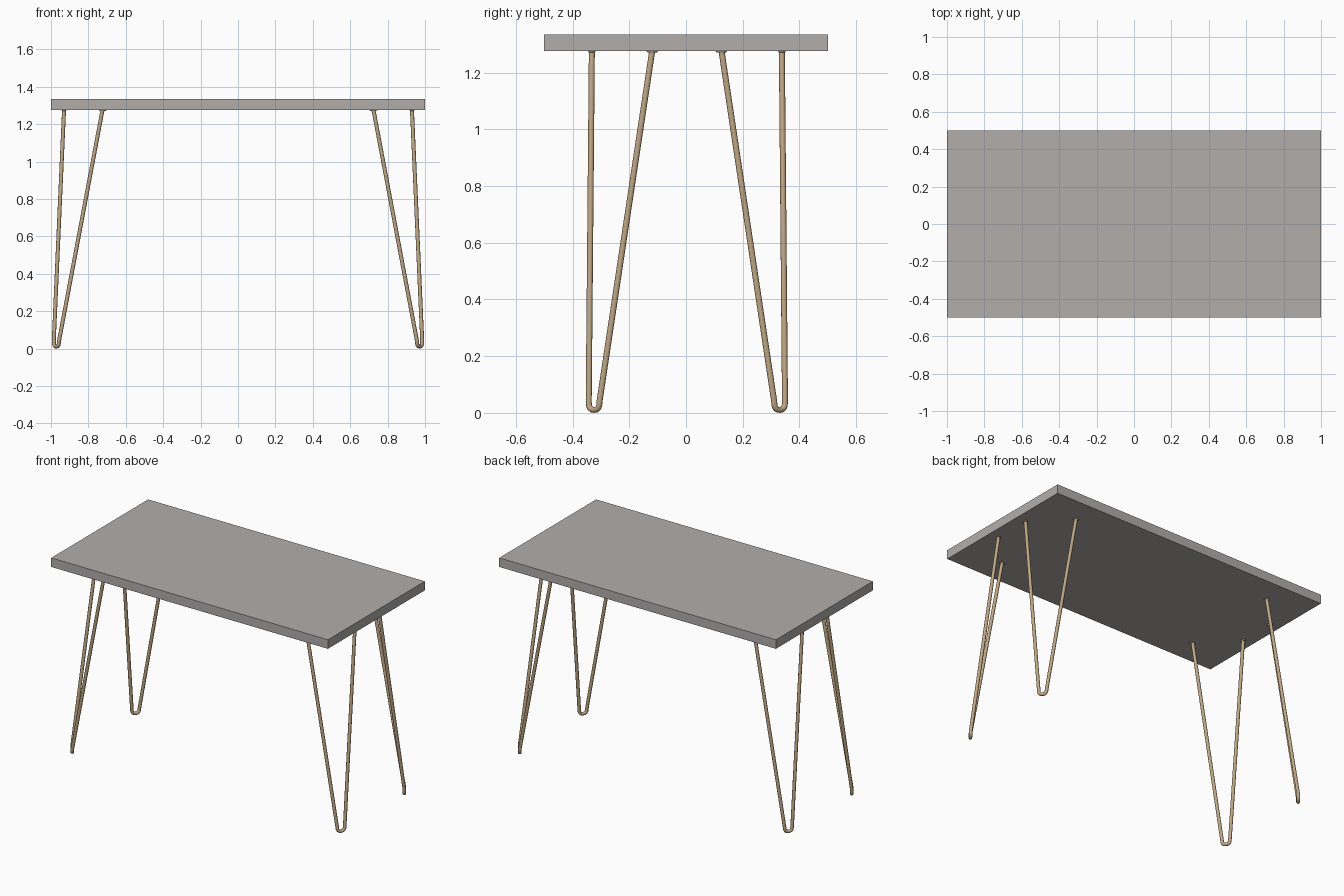
import bpy, bmesh, math
from mathutils import Vector, Matrix

if "Cube" in bpy.data.objects:
    bpy.data.objects.remove(bpy.data.objects["Cube"])


def material(name, color):
    m = bpy.data.materials.new(name)
    m.diffuse_color = (*color, 1)
    m.use_nodes = True
    m.node_tree.nodes["Principled BSDF"].inputs["Base Color"].default_value = m.diffuse_color
    return m


GREY = material("warm grey", (0.45, 0.42, 0.41))
TAN = material("tan metal", (0.52, 0.385, 0.225))
R = 0.0105          # rod radius
TOP_Z = 1.276       # underside of the table top


def finish(bm, name, mat, smooth=False):
    bmesh.ops.recalc_face_normals(bm, faces=bm.faces)
    me = bpy.data.meshes.new(name)
    bm.to_mesh(me)
    bm.free()
    me.materials.append(mat)
    ob = bpy.data.objects.new(name, me)
    bpy.context.collection.objects.link(ob)
    if smooth:
        bpy.ops.object.select_all(action='DESELECT')
        ob.select_set(True)
        bpy.context.view_layer.objects.active = ob
        bpy.ops.object.shade_smooth_by_angle(angle=math.radians(50))
    return ob


def tube(bm, path, radius, sides=12):
    """Sweep a round section along a path, caps at both ends."""
    rings, side = [], None
    for i, p in enumerate(path):
        t = (path[min(i + 1, len(path) - 1)] - path[max(i - 1, 0)]).normalized()
        ref = side if side else Vector((1, 0, 0))
        side = (ref - t * ref.dot(t)).normalized()
        up = t.cross(side)
        rings.append([bm.verts.new(p + radius * (math.cos(a) * side + math.sin(a) * up))
                      for a in (2 * math.pi * k / sides for k in range(sides))])
    for a, b in zip(rings, rings[1:]):
        for k in range(sides):
            j = (k + 1) % sides
            bm.faces.new((a[k], a[j], b[j], b[k]))
    bm.faces.new(rings[0])
    bm.faces.new(rings[-1])


# table top
bm = bmesh.new()
bmesh.ops.create_cube(bm, size=1, matrix=Matrix.Translation((0, 0, (TOP_Z + 1.335) / 2))
                      @ Matrix.Diagonal((2, 1, 1.335 - TOP_Z, 1)))
finish(bm, "table_top", GREY)


def hairpin_leg(name, sx, sy):
    flip = lambda x, y, z: Vector((sx * x, sy * y + 0.003, z))
    a_top, a_low = flip(0.930, 0.122, TOP_Z + 0.002), flip(0.985, 0.308, 0.040)
    b_top, b_low = flip(0.724, 0.335, TOP_Z + 0.002), flip(0.957, 0.346, 0.040)
    mid, half = (a_low + b_low) / 2, (a_low - b_low) / 2
    # flattened U bend at the floor
    bend = []
    for k in range(9):
        u = math.pi * k / 8
        c, s = math.cos(u), math.sin(u)
        bend.append(mid + half * math.copysign(abs(c) ** 0.75, c)
                    + Vector((0, 0, (R - 0.040) * s ** 0.75)))
    bm = bmesh.new()
    tube(bm, [a_top] + bend + [b_top], R)
    # small weld feet where the rods meet the underside
    for p, rx, ry in ((a_top, 0.014, 0.021), (b_top, 0.021, 0.014)):
        bmesh.ops.create_cone(bm, cap_ends=True, segments=16, radius1=0.8, radius2=1, depth=1,
                              matrix=Matrix.Translation((p.x, p.y, TOP_Z - 0.002))
                              @ Matrix.Diagonal((rx, ry, 0.006, 1)))
    finish(bm, name, TAN, smooth=True)


# four corner legs
for sx, xn in ((-1, "left"), (1, "right")):
    for sy, yn in ((-1, "front"), (1, "back")):
        hairpin_leg(f"{yn}_{xn}_leg", sx, sy)
